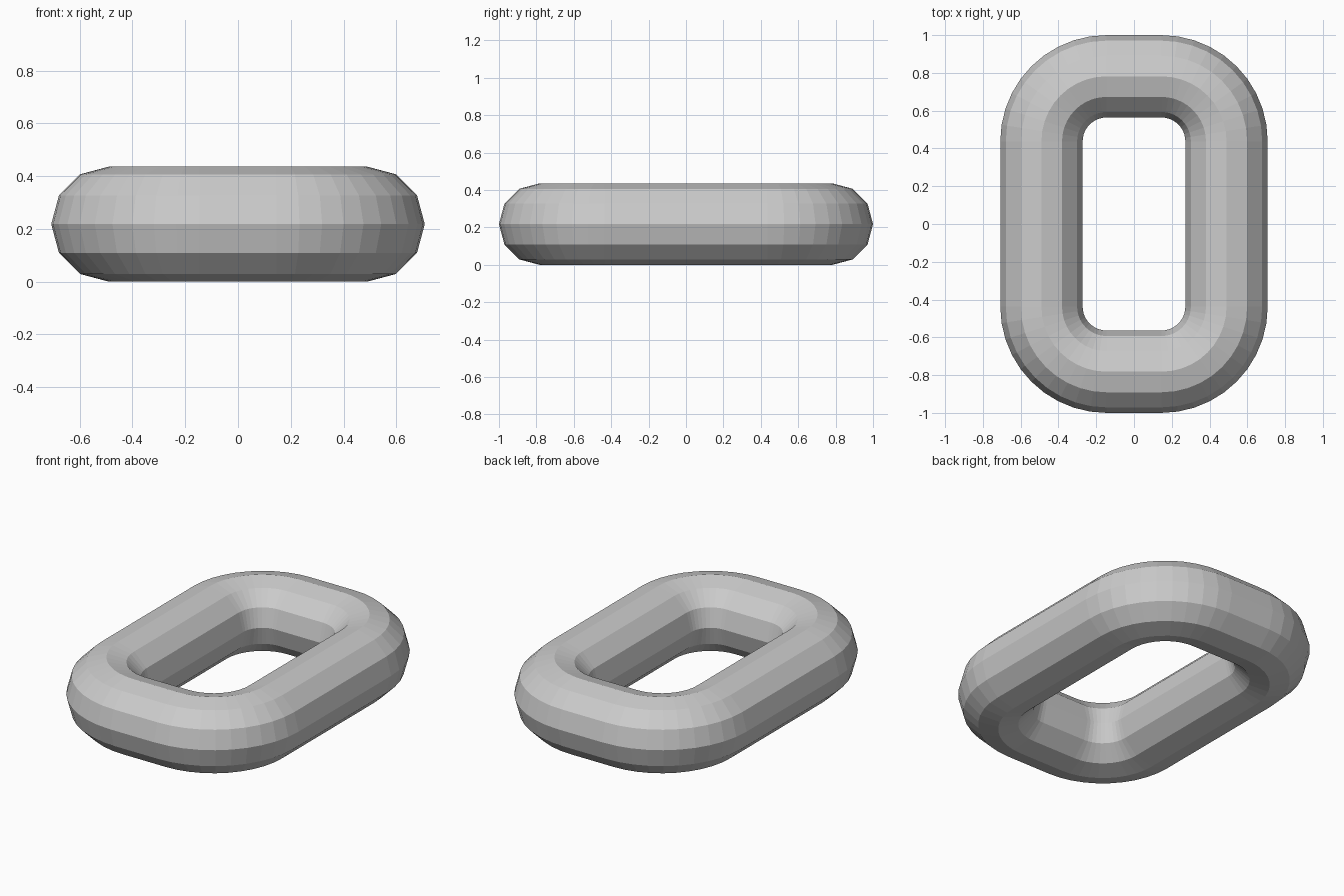
import bpy, bmesh
from math import sin, cos, pi

if "Cube" in bpy.data.objects:
    bpy.data.objects.remove(bpy.data.objects["Cube"])

TUBE, SIDES = 0.218, 12          # round bar of the link
CX, CY, BEND = 0.145, 0.437, 0.345  # corner centres and bend radius
STEPS = 10                       # segments per corner

# Centre line: rounded rectangle as (x, y, angle of outward normal)
path = []
for q, (sx, sy) in enumerate([(1, 1), (-1, 1), (-1, -1), (1, -1)]):
    for i in range(STEPS + 1):
        a = (q + i / STEPS) * pi / 2
        path.append((sx * CX + BEND * cos(a), sy * CY + BEND * sin(a), a))

# Sweep the twelve-sided bar around the centre line
bm = bmesh.new()
rings = []
for x, y, a in path:
    ring = []
    for k in range(SIDES):
        t = 2 * pi * k / SIDES
        out = TUBE * cos(t)
        ring.append(bm.verts.new((x + out * cos(a), y + out * sin(a),
                                  TUBE + TUBE * sin(t))))
    rings.append(ring)
for i, r in enumerate(rings):
    s = rings[(i + 1) % len(rings)]
    for k in range(SIDES):
        n = (k + 1) % SIDES
        bm.faces.new((r[k], s[k], s[n], r[n]))
bmesh.ops.recalc_face_normals(bm, faces=bm.faces)

mesh = bpy.data.meshes.new("chain_link")
bm.to_mesh(mesh)
bm.free()
link = bpy.data.objects.new("chain_link", mesh)
bpy.context.collection.objects.link(link)
